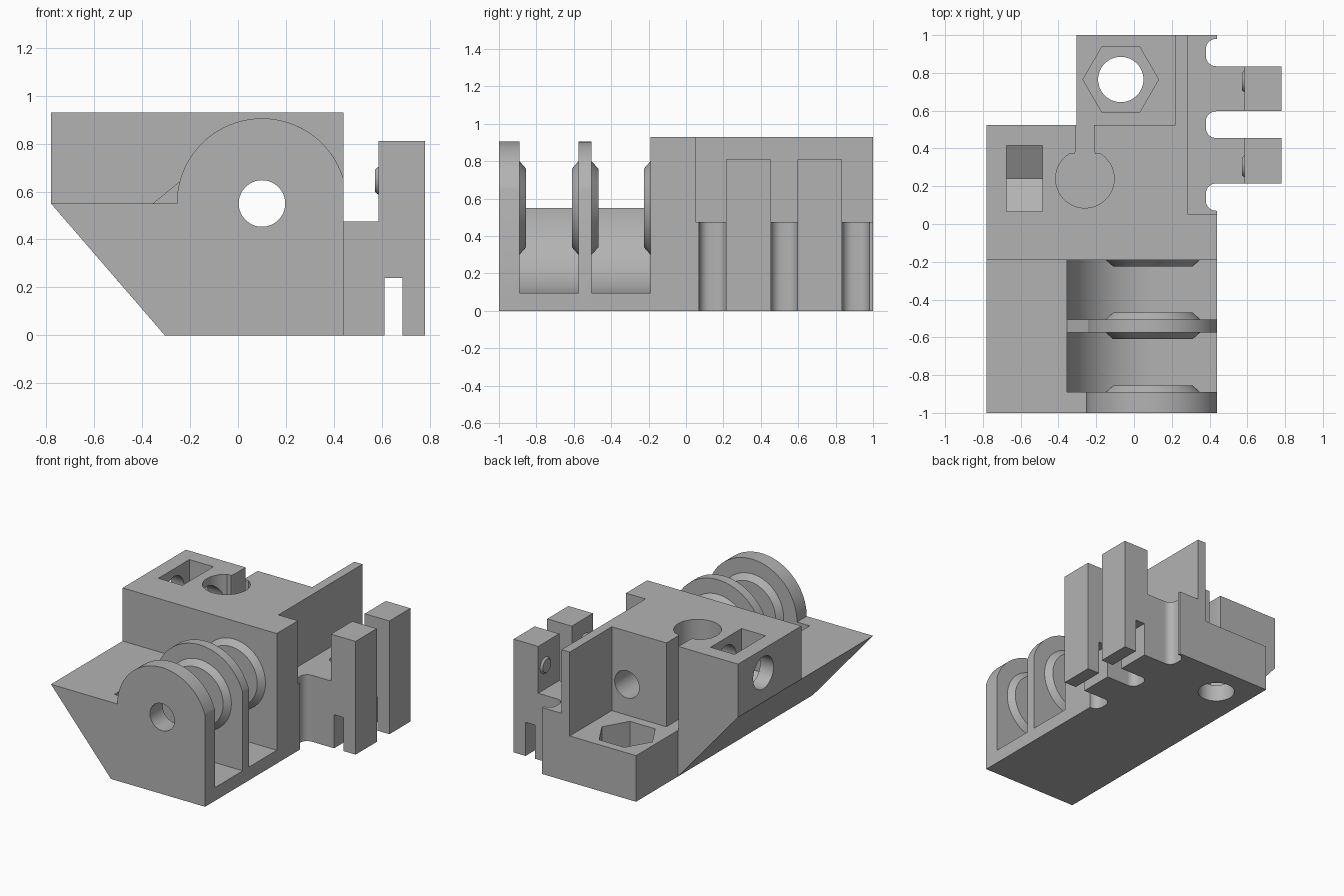
import bpy, bmesh
from math import cos, sin, radians, sqrt

cube = bpy.data.objects.get("Cube")
if cube:
    bpy.data.objects.remove(cube, do_unlink=True)

grey = bpy.data.materials.new("plain grey")
grey.use_nodes = True
grey.diffuse_color = (0.45, 0.45, 0.45, 1)
grey.node_tree.nodes["Principled BSDF"].inputs["Base Color"].default_value = (0.45, 0.45, 0.45, 1)

PLACE = {
    "X": lambda u, v, d: (d, u, v),
    "Y": lambda u, v, d: (u, d, v),
    "Z": lambda u, v, d: (u, v, d),
}


def arc(cu, cv, r, start, end, n=48):
    """Points along a circular arc, in degrees."""
    angles = [radians(start + (end - start) * i / n) for i in range(n + 1)]
    return [(cu + r * cos(a), cv + r * sin(a)) for a in angles]


def circle(cu, cv, r, n=64):
    return arc(cu, cv, r, 0, 360, n)[:-1]


def rect(u0, u1, v0, v1):
    return [(u0, v0), (u1, v0), (u1, v1), (u0, v1)]


def prism(name, axis, start, end, profile, end_profile=None):
    """Join a profile to its copy (or a second profile) along an axis."""
    bm = bmesh.new()
    rings = []
    for d, points in ((start, profile), (end, end_profile or profile)):
        rings.append([bm.verts.new(PLACE[axis](u, v, d)) for u, v in points])
    a, b = rings
    bm.faces.new(a)
    bm.faces.new(b[::-1])
    for i in range(len(a)):
        j = (i + 1) % len(a)
        bm.faces.new((a[i], b[i], b[j], a[j]))
    bmesh.ops.recalc_face_normals(bm, faces=bm.faces)
    mesh = bpy.data.meshes.new(name)
    bm.to_mesh(mesh)
    bm.free()
    mesh.materials.append(grey)
    obj = bpy.data.objects.new(name, mesh)
    bpy.context.collection.objects.link(obj)
    return obj


def activate(obj):
    bpy.ops.object.select_all(action="DESELECT")
    obj.select_set(True)
    bpy.context.view_layer.objects.active = obj


def cut(obj, *prism_args):
    """Subtract a prism from a part."""
    cutter = prism("cutter", *prism_args)
    cutter.hide_render = True
    mod = obj.modifiers.new("cut", "BOOLEAN")
    mod.operation = "DIFFERENCE"
    mod.solver = "EXACT"
    mod.object = cutter
    activate(obj)
    bpy.ops.object.modifier_apply(modifier=mod.name)
    bpy.data.objects.remove(cutter, do_unlink=True)


# Shared dimensions
LEFT, RIGHT, TOP, MID = -0.78, 0.44, 0.93, 0.55
AX, AZ, AXLE_R = 0.10, 0.55, 0.097
WALL_Y, BLOCK_Y = -0.19, 0.525
SHELF_Z, PLATFORM_Z = 0.475, 0.33
wedge = [(LEFT, MID), (-0.305, 0), (RIGHT, 0)]
axle = circle(AX, AZ, AXLE_R)


def cut_notch(obj, y0, y1):
    """Upright channel with rounded inner corners in the right side."""
    r, x = 0.055, 0.38
    points = (arc(x + r, y0 + r, r, 270, 180, 8) + arc(x + r, y1 - r, r, 180, 90, 8)
              + [(0.6, y1), (0.6, y0)])
    cut(obj, "Z", -0.1, 0.6, points)


# Main block with shelf, keyhole, nut slot, screw hole and axle hole
block = prism("main_block", "Y", WALL_Y, BLOCK_Y, wedge + [(RIGHT, TOP), (LEFT, TOP)])
cut(block, "Z", SHELF_Z, 1.1, rect(0.285, 0.6, 0.05, 0.7))
kx, ky = -0.26, 0.24
neck = [(0.055, 0.37), (0.0475, 0.39), (0.0475, 0.6)]
keyhole = (arc(kx, ky, 0.155, 123, 417)
           + [(kx + u, v) for u, v in neck]
           + [(kx - u, v) for u, v in reversed(neck)])
cut(block, "Z", PLATFORM_Z, 1.1, keyhole)
nz, half = 0.76, 0.175
tip = half / sqrt(3)
cut(block, "X", -0.675, -0.485,
    [(ky, nz - 2 * tip), (ky + half, nz - tip), (ky + half, 1.1),
     (ky - half, 1.1), (ky - half, nz - tip)])
cut(block, "X", -0.9, kx, circle(ky, nz, 0.115, 48))
cut(block, "Y", -0.4, 0.7, axle)
cut_notch(block, 0.07, 0.215)
cut_notch(block, 0.455, 0.597)

# Rear platform with upright fin and hexagonal recess
rear = prism("rear_platform", "Y", BLOCK_Y, 1.0,
             [(-0.305, 0), (RIGHT, 0), (RIGHT, SHELF_Z), (0.285, SHELF_Z), (0.285, TOP),
              (0.22, TOP), (0.22, PLATFORM_Z), (-0.305, PLATFORM_Z)])
cut(rear, "Z", 0.12, 0.6, circle(-0.07, 0.765, 0.2, 6))
cut(rear, "Z", -0.1, 0.6, circle(-0.07, 0.765, 0.12))
cut_notch(rear, 0.455, 0.597)
cut_notch(rear, 0.835, 0.98)

# Pulley bays with rounded pockets
bay = wedge + [(RIGHT, 0.095)] + arc(AX, AZ, 0.455, 270, 180, 40)
bays = [prism("front_bay", "Y", -0.89, -0.575, bay),
        prism("rear_bay", "Y", -0.505, WALL_Y, bay)]

# Rounded axle plates
dome = arc(AX, AZ, 0.355, 16.7, 165, 56)
front_plate = prism("front_plate", "Y", -1.0, -0.89,
                    wedge + arc(AX, AZ, 0.355, 16.7, 180, 60))
middle_plate = prism("middle_plate", "Y", -0.575, -0.505, wedge + dome + [(-0.355, MID)])
plates = [front_plate, middle_plate]
for plate in plates:
    cut(plate, "Y", -1.2, 0, axle)

# Conical bosses around the axle
bosses = []
for name, y0, y1 in (("front_plate_boss", -0.89, -0.855),
                     ("middle_plate_front_boss", -0.575, -0.61),
                     ("middle_plate_rear_boss", -0.505, -0.468),
                     ("wall_boss", WALL_Y, -0.225)):
    boss = prism(name, "Y", y0, y1, circle(AX, AZ, 0.25), circle(AX, AZ, 0.21))
    cut(boss, "Y", -1.2, 0.2, axle)
    bosses.append(boss)

# Side clips with a foot slot and a small detent
clip = [(RIGHT, 0), (0.61, 0), (0.61, 0.24), (0.685, 0.24), (0.685, 0), (0.78, 0),
        (0.78, 0.81), (0.585, 0.81), (0.585, SHELF_Z), (RIGHT, SHELF_Z)]
detents = []
for name, y0, y1 in (("front", 0.215, 0.455), ("rear", 0.597, 0.835)):
    prism(name + "_clip", "Y", y0, y1, clip)
    y = y0 + 0.09 if name == "front" else y1 - 0.08
    detents.append(prism(name + "_detent", "X", 0.585, 0.572,
                         circle(y, 0.645, 0.058, 32), circle(y, 0.645, 0.047, 32)))

# Smooth the round surfaces, keep the edges sharp
for obj in [block, rear] + bays + plates + bosses + detents:
    activate(obj)
    bpy.ops.object.shade_smooth_by_angle(angle=radians(25))
